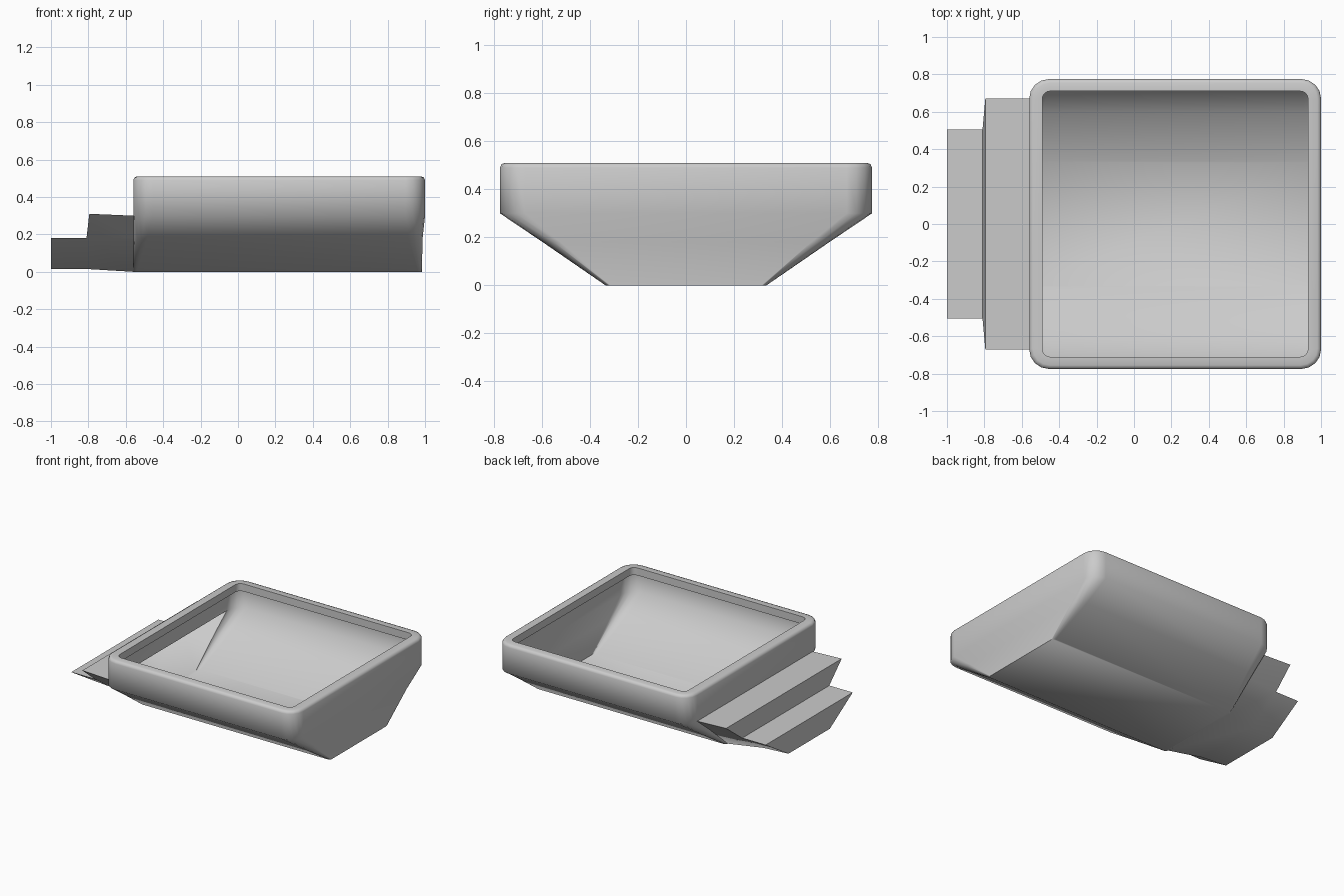
import bpy, bmesh, math

if "Cube" in bpy.data.objects:
    bpy.data.objects.remove(bpy.data.objects["Cube"])

SEG = 4                      # segments per rounded corner
N = 4 * (SEG + 1)
X0, X1, HY = -0.56, 1.0, 0.775


def ring(bm, z, x0, x1, hy, r):
    """Rounded-rectangle loop of vertices, starting at the +x +y corner."""
    verts = []
    corners = [(x1 - r, hy - r), (x0 + r, hy - r), (x0 + r, -hy + r), (x1 - r, -hy + r)]
    for c, (cx, cy) in enumerate(corners):
        for i in range(SEG + 1):
            a = math.radians(90 * c + 90 * i / SEG)
            verts.append(bm.verts.new((cx + r * math.cos(a), cy + r * math.sin(a), z)))
    return verts


bm = bmesh.new()

# Rim folded inward, outer wall, sloping hull: z, x0, x1, half width, corner radius
profile = [
    (0.455, -0.49, 0.93, 0.71, 0.04),
    (0.51, -0.49, 0.93, 0.71, 0.04),
    (0.51, X0 + 0.02, X1 - 0.02, HY - 0.02, 0.09),
    (0.504, X0 + 0.006, X1 - 0.006, HY - 0.006, 0.10),
    (0.49, X0, X1, HY, 0.105),
    (0.30, X0, X1, HY, 0.105),
    (0.18, X0, 0.987, 0.597, 0.075),
    (0.0, X0, 0.983, 0.335, 0.02),
]
rings = [ring(bm, *p) for p in profile]
L, R = 2 * SEG + 1, 2 * SEG + 2      # ends of the flat -x side (+y, -y)
for k, (a, b) in enumerate(zip(rings, rings[1:])):
    for i in range(N):
        if k >= 5 and i == L:        # hull stays open where the steps join
            continue
        j = (i + 1) % N
        bm.faces.new((a[i], b[i], b[j], a[j]))
bm.faces.new(rings[-1])

# Steps continuing the hull at the -x end; tread and riser sections mirrored in y
section = {
    "A": (-1.0, 0.505, 0.18), "B": (-1.0, 0.24, 0.015),
    "C": (-0.81, 0.26, 0.015), "D": (-0.81, 0.505, 0.18),
    "E": (-0.795, 0.67, 0.31),
}
sides = []
for s, idx in ((1, L), (-1, R)):
    v = {n: bm.verts.new((x, s * y, z)) for n, (x, y, z) in section.items()}
    v["F"], v["H"], v["G"] = rings[5][idx], rings[6][idx], rings[7][idx]
    for names in ("ABCD", "DCGH", "DHE", "EHF"):
        bm.faces.new([v[n] for n in names])
    sides.append(v)
p, q = sides
for a, b in ("FE", "ED", "DA", "AB", "BC", "CG"):
    bm.faces.new((p[a], p[b], q[b], q[a]))

bmesh.ops.recalc_face_normals(bm, faces=bm.faces)
# Keep the outside of the open shell facing out
bm.faces.ensure_lookup_table()
floor = min(bm.faces, key=lambda f: f.calc_center_median().z)
if floor.normal.z > 0:
    bmesh.ops.reverse_faces(bm, faces=bm.faces)

mesh = bpy.data.meshes.new("tub_with_steps")
bm.to_mesh(mesh)
bm.free()
tub = bpy.data.objects.new("tub_with_steps", mesh)
bpy.context.collection.objects.link(tub)
bpy.context.view_layer.objects.active = tub
tub.select_set(True)
bpy.ops.object.shade_smooth_by_angle(angle=math.radians(60))
